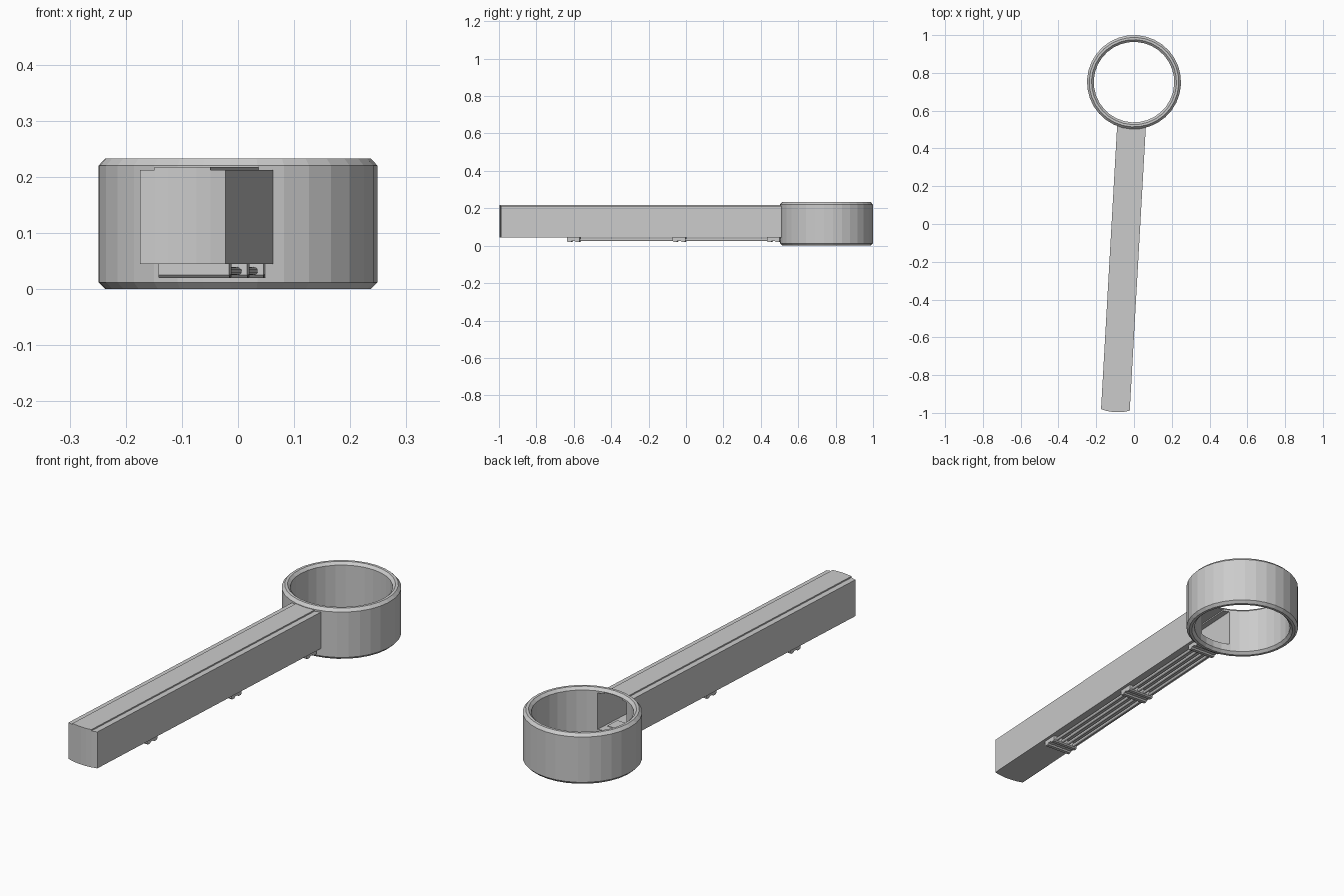
import bpy, bmesh, math
from mathutils import Matrix

if "Cube" in bpy.data.objects:
    bpy.data.objects.remove(bpy.data.objects["Cube"])

# Everything is modelled around the ring centre with the arm along -y, then turned and moved
PLACE = Matrix.Translation((0, 0.751, 0)) @ Matrix.Rotation(math.radians(-3.25), 4, 'Z')
HALF, LIP = 0.076, 0.05            # half widths of the arm and its raised top strip
LOW, HIGH, TOP = 0.045, 0.212, 0.218


def finish(name, bm):
    bmesh.ops.remove_doubles(bm, verts=bm.verts, dist=1e-5)
    bmesh.ops.recalc_face_normals(bm, faces=bm.faces)
    me = bpy.data.meshes.new(name)
    bm.to_mesh(me)
    bm.free()
    ob = bpy.data.objects.new(name, me)
    bpy.context.collection.objects.link(ob)
    ob.matrix_world = PLACE
    return ob


def face(bm, pts):
    return bm.faces.new([bm.verts.new(p) for p in pts])


def extrude(bm, pts, vec):
    f = face(bm, pts)
    new = bmesh.ops.extrude_face_region(bm, geom=[f], use_keep_orig=True)
    bmesh.ops.translate(bm, vec=vec, verts=[v for v in new['geom'] if isinstance(v, bmesh.types.BMVert)])


# Ring: bevelled section swept in 32 sides
bm = bmesh.new()
H, N = 0.233, 32
section = [(0.249, 0.012), (0.249, H - 0.013), (0.237, H), (0.225, H),
           (0.213, H - 0.012), (0.213, 0.012), (0.225, 0), (0.237, 0)]
loops = []
for i in range(N):
    a = 2 * math.pi * i / N
    loops.append([bm.verts.new((r * math.cos(a), r * math.sin(a), z)) for r, z in section])
for i in range(N):
    p, q = loops[i], loops[(i + 1) % N]
    for j in range(len(section)):
        k = (j + 1) % len(section)
        bm.faces.new((p[j], q[j], q[k], p[k]))
ring = finish("ring", bm)

# Opening from the ring into the hollow arm
bm = bmesh.new()
half = [(HALF, LOW), (HALF, HIGH), (LIP, HIGH), (LIP, TOP)]
outline = half + [(-x, z) for x, z in reversed(half)]
extrude(bm, [(x, -0.15, z) for x, z in outline], (0, -0.2, 0))
cutter = finish("opening_cutter", bm)
cutter.hide_render = True
mod = ring.modifiers.new("opening", 'BOOLEAN')
mod.operation, mod.solver, mod.object = 'DIFFERENCE', 'EXACT', cutter
bpy.context.view_layer.objects.active = ring
bpy.ops.object.modifier_apply(modifier=mod.name)
bpy.data.objects.remove(cutter)

# Arm: hollow channel, open into the ring, rounded at the far end
bm = bmesh.new()


def near(x): return -math.sqrt(0.246 ** 2 - x * x)
def far(x): return -1.5 - math.sqrt(0.25 ** 2 - x * x)


def strip(p, q):
    face(bm, [(p[0], near(p[0]), p[1]), (q[0], near(q[0]), q[1]),
              (q[0], far(q[0]), q[1]), (p[0], far(p[0]), p[1])])


xs = [-HALF, -LIP, -0.025, 0, 0.025, LIP, HALF]
for a, b in zip(xs, xs[1:]):
    h = TOP if abs(a + b) / 2 < LIP else HIGH
    strip((a, LOW), (b, LOW))
    strip((a, h), (b, h))
    face(bm, [(a, far(a), LOW), (b, far(b), LOW), (b, far(b), h), (a, far(a), h)])
for s in (-1, 1):
    strip((s * HALF, LOW), (s * HALF, HIGH))
    strip((s * LIP, HIGH), (s * LIP, TOP))
finish("arm", bm)

# Pipes running under the arm
for i in range(4):
    bm = bmesh.new()
    bmesh.ops.create_cone(bm, cap_ends=True, segments=12, radius1=0.007, radius2=0.007, depth=1.14,
                          matrix=Matrix.Translation((-0.046 + i * 0.0307, -0.812, 0.032))
                          @ Matrix.Rotation(math.pi / 2, 4, 'X'))
    finish(f"pipe_{i + 1}", bm)

# Double-ridged brackets holding the pipes
side = [(0.034, 0.048), (0.034, 0.025), (0.029, 0.02), (0.014, 0.02), (0.008, 0.026)]
profile = side + [(-y, z) for y, z in reversed(side)]
for n, yc in enumerate((-1.352, -0.786, -0.281)):
    bm = bmesh.new()
    extrude(bm, [(-0.063, yc + y, z) for y, z in profile], (0.126, 0, 0))
    finish(f"pipe_bracket_{n + 1}", bm)
